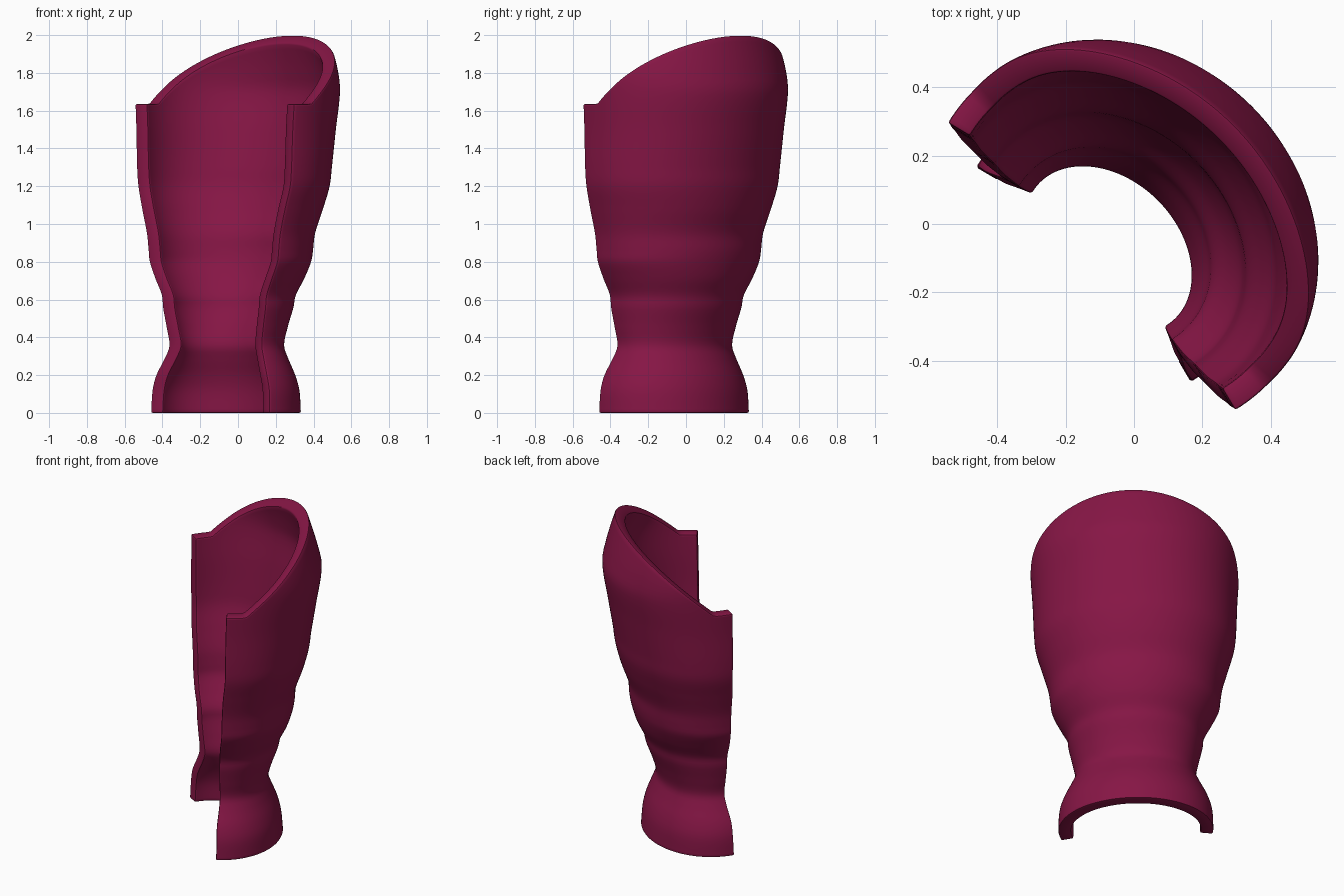
import bpy, bmesh, math
from mathutils import Vector

if "Cube" in bpy.data.objects:
    bpy.data.objects.remove(bpy.data.objects["Cube"])

# Profile stations: z, largest x of the shell, smallest x (open edge), depth of open edge
STATIONS = [
    (0.00, 0.333, -0.463, -0.21), (0.12, 0.325, -0.455, -0.205), (0.20, 0.303, -0.435, -0.20),
    (0.29, 0.265, -0.39, -0.18), (0.355, 0.244, -0.366, -0.17), (0.45, 0.262, -0.38, -0.175),
    (0.56, 0.294, -0.40, -0.18), (0.62, 0.305, -0.405, -0.18), (0.71, 0.35, -0.44, -0.185),
    (0.80, 0.387, -0.47, -0.185), (0.86, 0.397, -0.476, -0.185), (0.95, 0.408, -0.485, -0.185),
    (1.08, 0.45, -0.51, -0.185), (1.20, 0.485, -0.53, -0.18), (1.30, 0.497, -0.537, -0.18),
    (1.50, 0.518, -0.541, -0.178), (1.70, 0.54, -0.547, -0.175), (1.80, 0.531, -0.545, -0.172),
    (1.90, 0.507, -0.53, -0.17), (2.02, 0.465, -0.50, -0.17)]
T = math.radians(102.5)
THICK = 0.075
COLS, LOW, HIGH = 96, 72, 16
Z_SPLIT, NOTCH = 1.45, 1.635
R2 = math.sqrt(2)


def station(z):
    """Smooth interpolation of the profile stations."""
    n = len(STATIONS)
    i = max(k for k in range(n - 1) if STATIONS[k][0] <= z or k == 0)
    p0, p1, p2, p3 = (STATIONS[min(max(i + k, 0), n - 1)] for k in (-1, 0, 1, 2))
    h = p2[0] - p1[0]
    u = min((z - p1[0]) / h, 1.0)
    out = []
    for c in (1, 2, 3):
        m1 = (p2[c] - p0[c]) / (p2[0] - p0[0]) * h
        m2 = (p3[c] - p1[c]) / (p3[0] - p1[0]) * h
        out.append((2*u**3 - 3*u*u + 1) * p1[c] + (u**3 - 2*u*u + u) * m1
                   + (3*u*u - 2*u**3) * p2[c] + (u**3 - u*u) * m2)
    return out


cache = {}


def ellipse(z):
    """Ellipse centre and half axes of the outer section at height z."""
    key = round(z, 4)
    if key not in cache:
        xmax, xmin, end = station(z)
        a = (-xmin * R2 + end) / math.sin(T)
        lo, hi = 0.05, 1.0
        for _ in range(25):
            b = (lo + hi) / 2
            c = end - b * math.cos(T)
            if c / R2 + math.sqrt((a * a + b * b) / 2) < xmax:
                lo = b
            else:
                hi = b
        cache[key] = (c, a, b)
    return cache[key]


def section(t, z, inset):
    """Depth and sideways position on the section, moved inward by inset."""
    c, a, b = ellipse(z)
    nd, ne = a * math.cos(t), b * math.sin(t)
    s = inset / math.hypot(nd, ne)
    return c + b * math.cos(t) - nd * s, a * math.sin(t) - ne * s


def rim(d):
    """Slanted upper rim above the flat notches."""
    u = d + 0.06
    return max(NOTCH, min(2.0, NOTCH + 0.87 * u - 0.2 * u * u))


def point(t, row, inset):
    if row <= LOW:
        z = Z_SPLIT * row / LOW
    else:
        top = 1.8
        for _ in range(12):
            top = 0.5 * top + 0.5 * rim(section(t, top, inset)[0])
        z = Z_SPLIT + (top - Z_SPLIT) * (row - LOW) / HIGH
    d, e = section(t, z, inset)
    return Vector(((d + e) / R2, (d - e) / R2, z))


# Curved shell: outer and inner skins joined along their borders
bm = bmesh.new()
rows = LOW + HIGH
skins = [[[bm.verts.new(point(-T + 2 * T * i / COLS, j, inset)) for i in range(COLS + 1)]
          for j in range(rows + 1)] for inset in (0.0, THICK)]
for s in skins:
    for j in range(rows):
        for i in range(COLS):
            bm.faces.new((s[j][i], s[j][i + 1], s[j + 1][i + 1], s[j + 1][i]))
o, n = skins
for j in (0, rows):
    for i in range(COLS):
        bm.faces.new((o[j][i], o[j][i + 1], n[j][i + 1], n[j][i]))
for i in (0, COLS):
    for j in range(rows):
        bm.faces.new((o[j][i], o[j + 1][i], n[j + 1][i], n[j][i]))
bmesh.ops.recalc_face_normals(bm, faces=bm.faces)

# Slightly softened border edges
border = [ed for ed in bm.edges if len(ed.link_faces) == 2 and ed.calc_face_angle() > math.radians(45)]
bmesh.ops.bevel(bm, geom=border, offset=0.008, segments=2, profile=0.5, affect='EDGES')

mesh = bpy.data.meshes.new("armor_shell")
bm.to_mesh(mesh)
bm.free()
shell = bpy.data.objects.new("armor_shell", mesh)
bpy.context.collection.objects.link(shell)

mat = bpy.data.materials.new("dark_crimson")
mat.diffuse_color = (0.24, 0.008, 0.06, 1)
mat.use_nodes = True
mat.node_tree.nodes["Principled BSDF"].inputs["Base Color"].default_value = mat.diffuse_color
mesh.materials.append(mat)

bpy.context.view_layer.objects.active = shell
shell.select_set(True)
bpy.ops.object.shade_smooth_by_angle(angle=math.radians(35))
